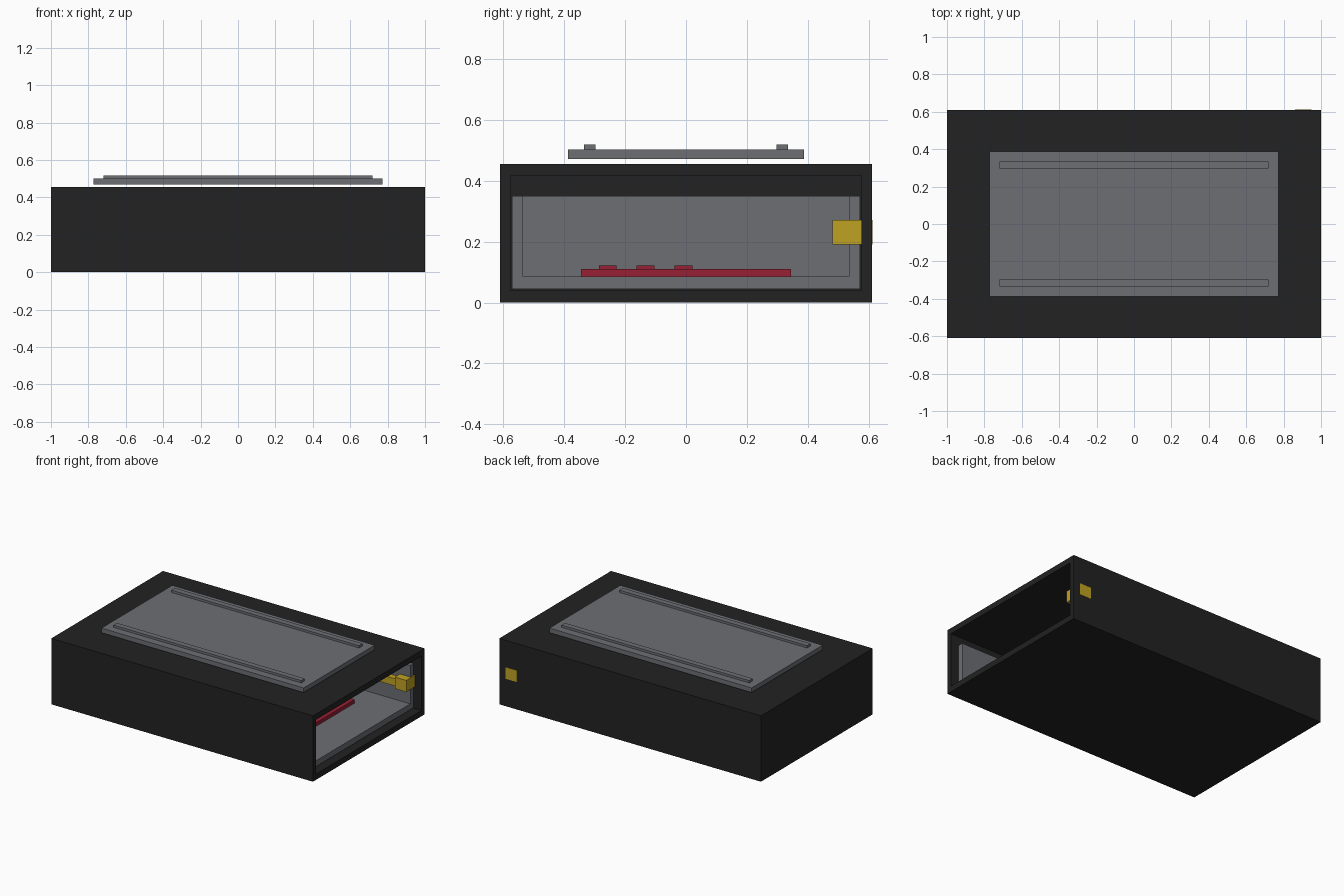
import bpy, bmesh

if "Cube" in bpy.data.objects:
    bpy.data.objects.remove(bpy.data.objects["Cube"])


def material(name, rgb):
    m = bpy.data.materials.new(name)
    m.diffuse_color = (*rgb, 1)
    m.use_nodes = True
    m.node_tree.nodes["Principled BSDF"].inputs["Base Color"].default_value = m.diffuse_color
    return m


BLACK = material("black_casing", (0.016, 0.016, 0.016))
GREY = material("grey_plastic", (0.15, 0.158, 0.172))
RED = material("red_board", (0.31, 0.014, 0.034))
YELLOW = material("yellow_latch", (0.53, 0.36, 0.017))


def add_box(bm, x, y, z):
    """Add a closed box spanning the given (low, high) ranges."""
    verts = bmesh.ops.create_cube(bm, size=1)["verts"]
    for v in verts:
        for i, (lo, hi) in enumerate((x, y, z)):
            v.co[i] = lo if v.co[i] < 0 else hi


def finish(name, bm, mat):
    me = bpy.data.meshes.new(name)
    bm.to_mesh(me)
    bm.free()
    me.materials.append(mat)
    ob = bpy.data.objects.new(name, me)
    bpy.context.collection.objects.link(ob)
    return ob


def box(name, mat, x, y, z):
    bm = bmesh.new()
    add_box(bm, x, y, z)
    return finish(name, bm, mat)


def hollow(name, mat, outer, inner):
    """Box with a cavity cut out of it."""
    ob = box(name, mat, *outer)
    cutter = box(name + "_cutter", mat, *inner)
    cutter.hide_render = True
    cutter.hide_set(True)
    mod = ob.modifiers.new("cavity", "BOOLEAN")
    mod.operation = "DIFFERENCE"
    mod.solver = "EXACT"
    mod.object = cutter
    return ob


# Outer casing, open at the right end
hollow("casing", BLACK,
       ((-1, 1), (-0.61, 0.61), (0, 0.455)),
       ((-0.96, 1.1), (-0.575, 0.575), (0.04, 0.415)))

# Sliding tray, open on top and at the right end
hollow("tray", GREY,
       ((-0.94, 0.942), (-0.57, 0.57), (0.045, 0.35)),
       ((-0.905, 1.1), (-0.535, 0.535), (0.085, 0.5)))

# Circuit board with three raised strips
box("circuit_board", RED, (-0.65, 0.65), (-0.345, 0.345), (0.085, 0.11))
for i, y in enumerate((-0.257, -0.133, -0.008)):
    box(f"board_component_{i + 1}", RED, (-0.45, 0.45), (y - 0.029, y + 0.029), (0.11, 0.122))

# Latch block set through the back wall, with its bolt
box("latch_block", YELLOW, (0.862, 0.95), (0.48, 0.612), (0.19, 0.27))
box("latch_bolt", YELLOW, (0.72, 0.862), (0.495, 0.55), (0.2, 0.25))

# Floating top panel with two long ribs
box("top_panel", GREY, (-0.773, 0.773), (-0.387, 0.387), (0.47, 0.502))
for name, s in (("front_rib", -1), ("back_rib", 1)):
    y = s * 0.316
    box(name, GREY, (-0.718, 0.718), (y - 0.019, y + 0.019), (0.502, 0.518))
